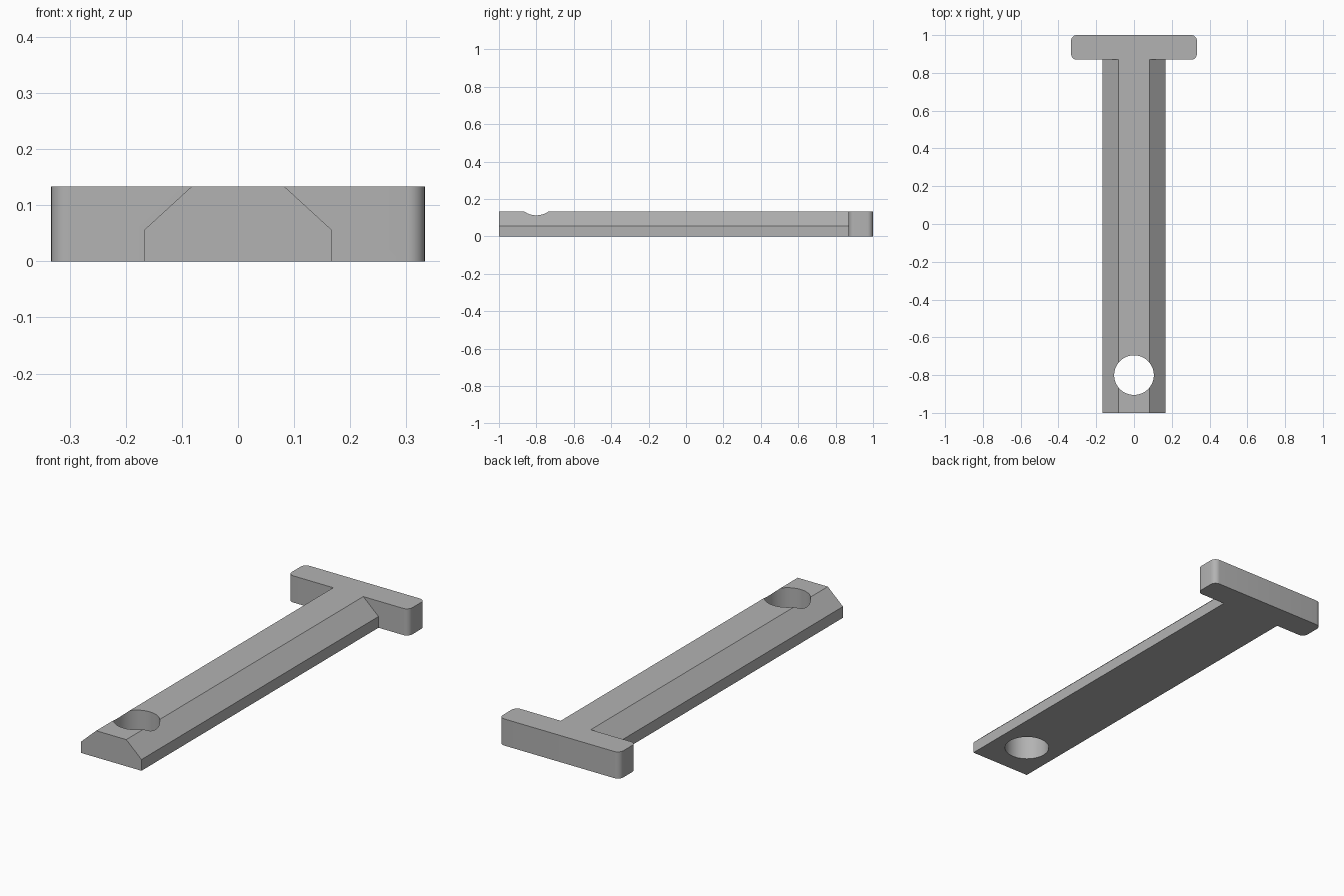
import bpy
import bmesh
import math

default = bpy.data.objects.get("Cube")
if default:
    bpy.data.objects.remove(default, do_unlink=True)

HEIGHT = 0.133

# Plain grey material
grey = bpy.data.materials.new("plain grey")
grey.use_nodes = True
colour = (0.45, 0.45, 0.45, 1)
grey.diffuse_color = colour
grey.node_tree.nodes["Principled BSDF"].inputs["Base Color"].default_value = colour


def extrude_profile(name, points, direction):
    """Closed solid made by sweeping a flat outline along a direction."""
    bm = bmesh.new()
    face = bm.faces.new([bm.verts.new(p) for p in points])
    swept = bmesh.ops.extrude_face_region(bm, geom=[face])["geom"]
    verts = [g for g in swept if isinstance(g, bmesh.types.BMVert)]
    bmesh.ops.translate(bm, verts=verts, vec=direction)
    bmesh.ops.recalc_face_normals(bm, faces=bm.faces)
    mesh = bpy.data.meshes.new(name)
    bm.to_mesh(mesh)
    bm.free()
    mesh.materials.append(grey)
    obj = bpy.data.objects.new(name, mesh)
    bpy.context.collection.objects.link(obj)
    return obj


def arc(cx, cy, radius, start, sweep, steps):
    angles = [math.radians(start + sweep * i / steps) for i in range(steps + 1)]
    return [(cx + radius * math.cos(a), cy + radius * math.sin(a)) for a in angles]


def combine(target, tool, operation):
    mod = target.modifiers.new(operation.lower(), "BOOLEAN")
    mod.operation = operation
    mod.solver = "EXACT"
    mod.object = tool
    bpy.context.view_layer.objects.active = target
    bpy.ops.object.modifier_apply(modifier=mod.name)
    bpy.data.objects.remove(tool, do_unlink=True)


# Shaft with two sloped upper edges, running into the head
half = [(0.167, 0), (0.167, 0.056), (0.083, HEIGHT)]
section = half + [(-x, z) for x, z in reversed(half)]
pin = extrude_profile("t_shaped_pin", [(x, -1, z) for x, z in section], (0, 1.93, 0))

# Cross head with rounded upright corners
r = 0.03
x, low, high = 0.333 - r, 0.87 + r, 1 - r
corners = [(x, high, 0), (-x, high, 90), (-x, low, 180), (x, low, 270)]
outline = [p for cx, cy, a in corners for p in arc(cx, cy, r, a, 90, 8)]
head = extrude_profile("cross_head", [(px, py, 0) for px, py in outline], (0, 0, HEIGHT))
combine(pin, head, "UNION")

# Round through hole near the front end
ring = arc(0, -0.8, 0.105, 0, 360, 64)[:-1]
cutter = extrude_profile("hole_cutter", [(px, py, -0.1) for px, py in ring], (0, 0, 0.4))
cutter.hide_render = True
combine(pin, cutter, "DIFFERENCE")

# Smooth the curved walls and keep the edges crisp
bpy.ops.object.select_all(action="DESELECT")
pin.select_set(True)
bpy.context.view_layer.objects.active = pin
bpy.ops.object.shade_smooth_by_angle(angle=math.radians(25))
